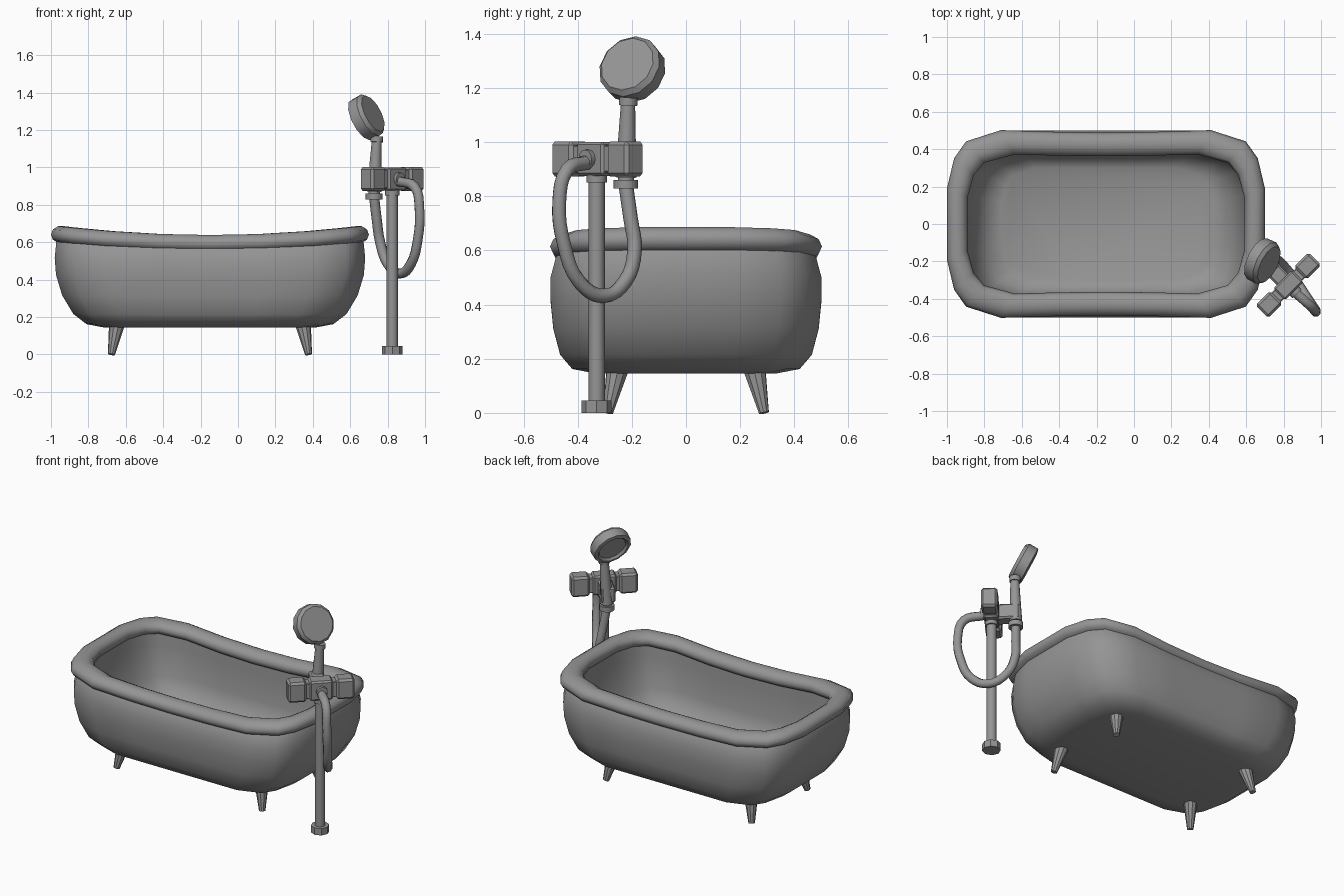
import bpy, bmesh, math
from mathutils import Vector, Matrix

cube = bpy.data.objects.get("Cube")
if cube:
    bpy.data.objects.remove(cube, do_unlink=True)

grey = bpy.data.materials.new("plain_grey")
grey.use_nodes = True
grey.diffuse_color = (0.3, 0.3, 0.3, 1)
grey.node_tree.nodes["Principled BSDF"].inputs["Base Color"].default_value = (0.3, 0.3, 0.3, 1)


def select_only(ob):
    bpy.ops.object.select_all(action='DESELECT')
    ob.select_set(True)
    bpy.context.view_layer.objects.active = ob


def finish(name, bm, angle=35):
    bmesh.ops.recalc_face_normals(bm, faces=bm.faces)
    me = bpy.data.meshes.new(name)
    bm.to_mesh(me)
    bm.free()
    me.materials.append(grey)
    ob = bpy.data.objects.new(name, me)
    bpy.context.collection.objects.link(ob)
    select_only(ob)
    bpy.ops.object.shade_smooth_by_angle(angle=math.radians(angle))
    return ob


def loft(name, rings, closed=False, angle=35):
    """Skin a list of point rings; cap both ends or join last to first."""
    bm = bmesh.new()
    rows = [[bm.verts.new(p) for p in ring] for ring in rings]
    n = len(rows[0])
    pairs = list(zip(rows, rows[1:])) + ([(rows[-1], rows[0])] if closed else [])
    for a, b in pairs:
        for i in range(n):
            j = (i + 1) % n
            bm.faces.new((a[i], a[j], b[j], b[i]))
    if not closed:
        bm.faces.new(rows[0][::-1])
        bm.faces.new(rows[-1])
    return finish(name, bm, angle)


def lathe(name, origin, axis, profile, sides=12):
    """Turn (distance, radius) pairs around an axis."""
    rot = Vector(axis).to_track_quat('Z', 'Y')
    steps = [2 * math.pi * i / sides for i in range(sides)]
    rings = [[Vector(origin) + rot @ Vector((r * math.cos(a), r * math.sin(a), t)) for a in steps]
             for t, r in profile]
    return loft(name, rings)


def rod(name, p0, p1, r0, r1, sides=12):
    axis = Vector(p1) - Vector(p0)
    return lathe(name, p0, axis, [(0, r0), (axis.length, r1)], sides)


# Tub outline: one quarter mirrored into a full ring, with raised ends
TUB_X = -0.15


def tub_ring(z, half_x, half_y, lift, waist=0.0):
    q = [(1, 0), (1, .38), (.955, .7), (.88, .88), (.66, 1), (.33, 1 - .7 * waist), (0, 1 - waist)]
    q = q + [(-x, y) for x, y in q[-2::-1]]
    q = q + [(x, -y) for x, y in q[-2:0:-1]]
    return [(TUB_X + x * half_x, y * half_y, z + lift * x * x) for x, y in q]


# Tub shell: up the outside, over the lip, down to the inner floor
sections = [(.145, .57, .33), (.162, .66, .42), (.215, .73, .465), (.31, .79, .49),
            (.41, .823, .5), (.49, .83, .5), (.56, .822, .48), (.6, .8, .45),
            (.6, .755, .4), (.5, .745, .395), (.33, .71, .385), (.22, .64, .35), (.19, .56, .3)]
loft("tub_shell", [tub_ring(z, hx, hy, .045 * ((z - .145) / .455) ** 2)
                   for z, hx, hy in sections], angle=60)

# Rolled rim
rim = []
for i in range(10):
    a = 2 * math.pi * i / 10
    rim.append(tub_ring(.594 + .047 * math.sin(a), .795 + .055 * math.cos(a),
                        .437 + .065 * math.cos(a), .047, .025))
loft("rolled_rim", rim, closed=True, angle=60)

# Splayed feet
for sx, side in ((-1, "right"), (1, "left")):
    for sy, end in ((-1, "front"), (1, "back")):
        rod(f"foot_{end}_{side}", (TUB_X + sx * .527, sy * .288, 0),
            (TUB_X + sx * .497, sy * .252, .165), .019, .043, 10)

# Standing pipe
px, py = .825, -.33
rod("pipe_base", (px, py, 0), (px, py, .045), .055, .055, 8)
rod("stand_pipe", (px, py, .04), (px, py, .89), .03, .03)
rod("pipe_collar", (px, py, .85), (px, py, .89), .038, .038)

# Mixer: blocks set diagonally; along = mixer axis, out = towards the tub
ALONG = Vector((1, 1, 0)).normalized()
OUT = Vector((-1, 1, 0)).normalized()
MID = Vector((px, py + .003, .938))


def block(name, along, out, size, up=0, bevel=.01):
    bm = bmesh.new()
    bmesh.ops.create_cube(bm, size=1)
    bmesh.ops.scale(bm, vec=size, verts=bm.verts)
    bmesh.ops.bevel(bm, geom=list(bm.edges), offset=bevel, segments=1, affect='EDGES')
    place = Matrix.Translation(MID + ALONG * along + OUT * out + Vector((0, 0, up)))
    bmesh.ops.transform(bm, matrix=place @ Matrix.Rotation(math.pi / 4, 4, 'Z'), verts=bm.verts)
    return finish(name, bm, 25)


block("mixer_body", 0, 0, (.14, .09, .125))
block("mixer_neck", 0, 0, (.22, .07, .1), bevel=.005)
for s, side in ((-1, "front"), (1, "back")):
    block(f"tap_knob_{side}", s * .145, 0, (.11, .097, .13), bevel=.013)
block("handset_holder", 0, .1, (.085, .14, .1), up=-.01)

# Handset: nut, handle, collar and tilted head
hx, hy = .728, -.222
rod("hose_nut", (hx, hy, .828), (hx, hy, .86), .045, .045)
rod("nut_neck", (hx, hy, .855), (hx, hy, .89), .03, .03)
rod("handset_handle", (hx, hy, .87), (.742, -.214, 1.15), .039, .026)
rod("handset_collar", (.741, -.214, 1.135), (.742, -.212, 1.165), .034, .034)
lathe("shower_head", (.688, -.2, 1.27), (.8, -.4, .42),
      [(-.028, .088), (-.042, .1), (-.036, .121), (.022, .123), (.042, .106)])

# Hose: hanging loop from the nut to the back of the mixer
path = [(hx, hy, .84), (.742, -.205, .72), (.76, -.19, .6), (.8, -.225, .485), (.865, -.305, .432),
        (.925, -.395, .485), (.962, -.45, .62), (.97, -.468, .78), (.945, -.44, .895), (.86, -.365, .925)]
curve = bpy.data.curves.new("hose", 'CURVE')
curve.dimensions = '3D'
curve.bevel_depth = .027
curve.bevel_resolution = 2
curve.resolution_u = 4
curve.use_fill_caps = True
spline = curve.splines.new('BEZIER')
spline.bezier_points.add(len(path) - 1)
for point, co in zip(spline.bezier_points, path):
    point.co = co
    point.handle_left_type = point.handle_right_type = 'AUTO'
curve.materials.append(grey)
hose = bpy.data.objects.new("hose", curve)
bpy.context.collection.objects.link(hose)
select_only(hose)
bpy.ops.object.convert(target='MESH')
bpy.ops.object.shade_smooth_by_angle(angle=math.radians(50))

# Hose socket on the mixer
rod("hose_socket", MID - OUT * .04, MID - OUT * .065, .034, .034)
